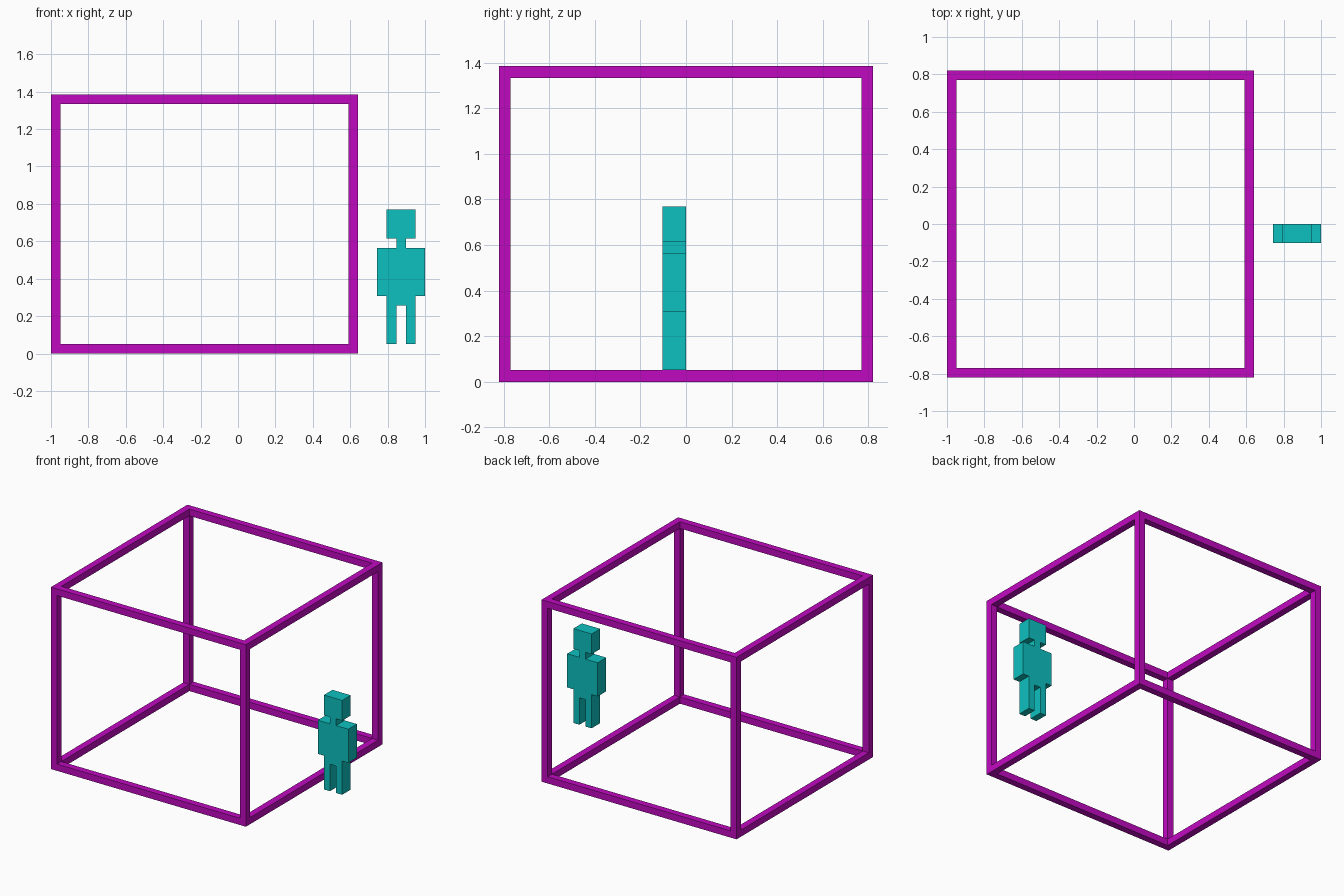
import bpy, bmesh
from mathutils import Vector

if "Cube" in bpy.data.objects:
    bpy.data.objects.remove(bpy.data.objects["Cube"], do_unlink=True)

U = 2 / 39  # one grid module: bar thickness


def material(name, rgb):
    m = bpy.data.materials.new(name)
    m.use_nodes = True
    m.diffuse_color = (*rgb, 1)
    m.node_tree.nodes["Principled BSDF"].inputs["Base Color"].default_value = (*rgb, 1)
    return m


magenta = material("magenta", (0.527, 0.003, 0.527))
cyan = material("cyan", (0.004, 0.527, 0.527))


def finish(name, bm, mat):
    bmesh.ops.recalc_face_normals(bm, faces=bm.faces)
    mesh = bpy.data.meshes.new(name)
    bm.to_mesh(mesh)
    bm.free()
    mesh.materials.append(mat)
    obj = bpy.data.objects.new(name, mesh)
    bpy.context.collection.objects.link(obj)


def bar(name, center, size):
    bm = bmesh.new()
    bmesh.ops.create_cube(bm, size=1)
    bmesh.ops.scale(bm, vec=size, verts=bm.verts)
    bmesh.ops.translate(bm, vec=center, verts=bm.verts)
    finish(name, bm, magenta)


# Open box frame: four posts with rails fitted between them
W, H = 32 * U, 27 * U
cx = -1 + W / 2
off = (W - U) / 2
for sx, side in ((-1, "right"), (1, "left")):
    for sy, end in ((-1, "front"), (1, "back")):
        bar(f"post_{end}_{side}", (cx + sx * off, sy * off, H / 2), (U, U, H))
for z, level in ((U / 2, "bottom"), (H - U / 2, "top")):
    for s, side, end in ((-1, "right", "front"), (1, "left", "back")):
        bar(f"{level}_rail_{side}", (cx + s * off, 0, z), (U, W - 2 * U, U))
        bar(f"{level}_rail_{end}", (cx, s * off, z), (W - 2 * U, U, U))

# Standing figure: mirrored half outline (in modules), extruded front to back
half = [(0.5, 5), (0.5, 1), (1.5, 1), (1.5, 6), (2.5, 6), (2.5, 11),
        (0.5, 11), (0.5, 12), (1.5, 12), (1.5, 15)]
outline = half + [(-x, z) for x, z in reversed(half)]
bm = bmesh.new()
fx = 1 - 2.5 * U
face = bm.faces.new([bm.verts.new((fx + x * U, -2 * U, z * U)) for x, z in outline])
ext = bmesh.ops.extrude_face_region(bm, geom=[face], use_keep_orig=True)
moved = [g for g in ext["geom"] if isinstance(g, bmesh.types.BMVert)]
bmesh.ops.translate(bm, vec=Vector((0, 2 * U, 0)), verts=moved)
finish("standing_figure", bm, cyan)
